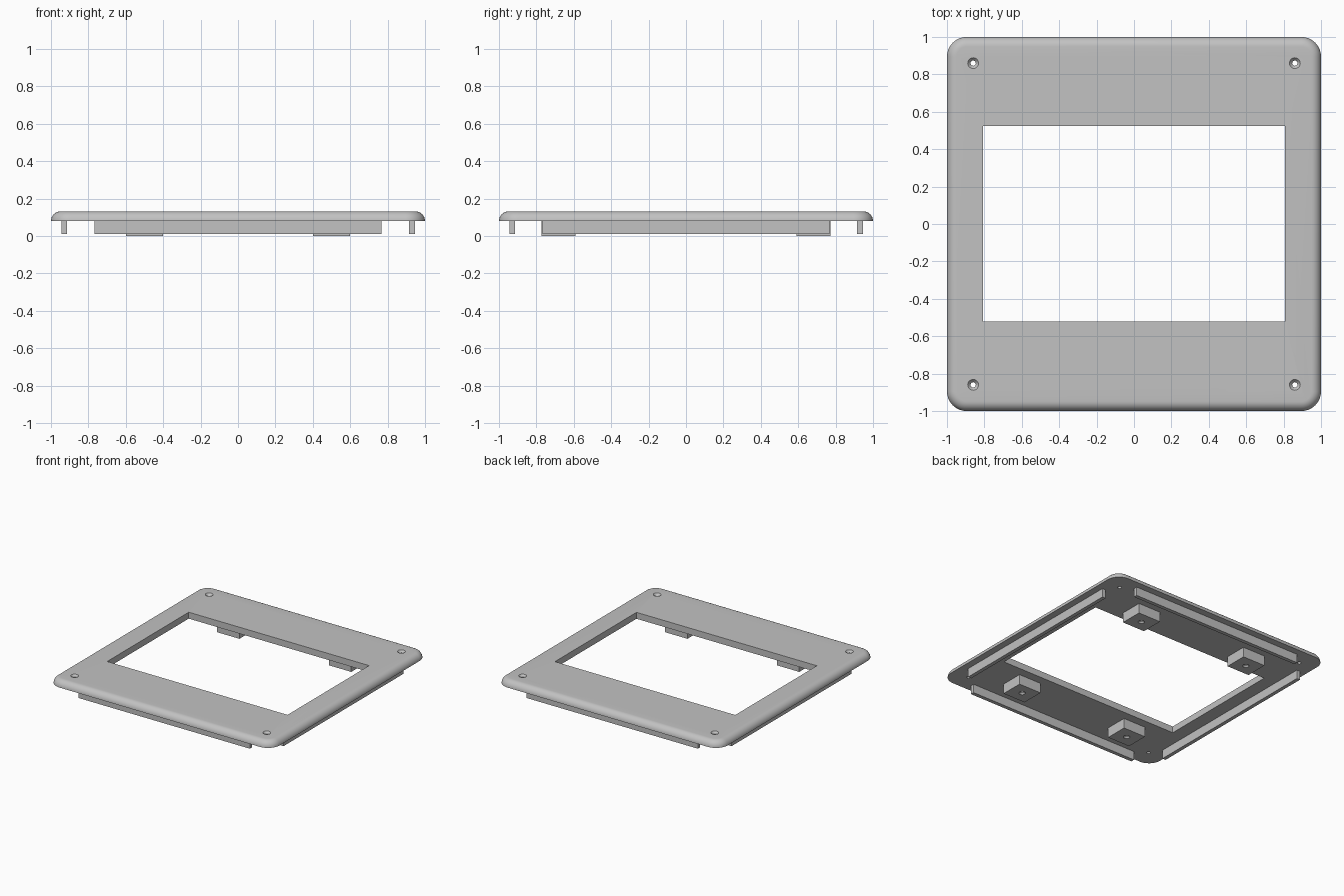
import bpy, bmesh, math

if "Cube" in bpy.data.objects:
    bpy.data.objects.remove(bpy.data.objects["Cube"])

grey = bpy.data.materials.new("plain grey")
grey.use_nodes = True
COLOUR = (0.54, 0.54, 0.54, 1)
grey.diffuse_color = COLOUR
grey.node_tree.nodes["Principled BSDF"].inputs["Base Color"].default_value = COLOUR

PLATE_BOTTOM, PLATE_TOP = 0.08, 0.132


def rounded_rect(hx, hy, r, z, steps=10):
    """Outline of a rectangle with round corners, counter-clockwise."""
    pts = []
    for i, (sx, sy) in enumerate([(1, 1), (-1, 1), (-1, -1), (1, -1)]):
        for k in range(steps + 1):
            a = math.pi / 2 * (i + k / steps)
            pts.append((sx * (hx - r) + r * math.cos(a),
                        sy * (hy - r) + r * math.sin(a), z))
    return pts


def circle(r, z, n=32):
    return [(r * math.cos(2 * math.pi * i / n), r * math.sin(2 * math.pi * i / n), z)
            for i in range(n)]


def loft(name, loops, location=(0, 0, 0)):
    """Closed solid through a stack of loops, bottom to top."""
    bm = bmesh.new()
    rings = [[bm.verts.new(p) for p in loop] for loop in loops]
    for low, high in zip(rings, rings[1:]):
        for i in range(len(low)):
            j = (i + 1) % len(low)
            bm.faces.new((low[i], low[j], high[j], high[i]))
    bm.faces.new(rings[0][::-1])
    bm.faces.new(rings[-1])
    mesh = bpy.data.meshes.new(name)
    bm.to_mesh(mesh)
    bm.free()
    mesh.materials.append(grey)
    obj = bpy.data.objects.new(name, mesh)
    obj.location = location
    bpy.context.collection.objects.link(obj)
    return obj


def box(name, x0, x1, y0, y1, z0, z1):
    hx, hy = (x1 - x0) / 2, (y1 - y0) / 2
    rect = [(-hx, -hy), (hx, -hy), (hx, hy), (-hx, hy)]
    return loft(name, [[(x, y, z) for x, y in rect] for z in (z0, z1)],
                ((x0 + x1) / 2, (y0 + y1) / 2, 0))


def activate(obj):
    bpy.ops.object.select_all(action='DESELECT')
    obj.select_set(True)
    bpy.context.view_layer.objects.active = obj


def cut(obj, cutter):
    """Subtract the cutter and remove it."""
    activate(obj)
    mod = obj.modifiers.new("cut", 'BOOLEAN')
    mod.operation = 'DIFFERENCE'
    mod.solver = 'EXACT'
    mod.object = cutter
    bpy.ops.object.modifier_apply(modifier=mod.name)
    bpy.data.objects.remove(cutter)


def smooth(obj):
    activate(obj)
    bpy.ops.object.shade_smooth_by_angle(angle=math.radians(30))


# Faceplate with a rounded upper rim
R = PLATE_TOP - PLATE_BOTTOM
loops = []
for k in range(9):
    a = math.pi / 2 * k / 8
    inset = R * (1 - math.cos(a))
    loops.append(rounded_rect(1 - inset, 1 - inset, 0.105 - inset,
                              PLATE_BOTTOM + R * math.sin(a)))
plate = loft("faceplate", loops)

# Window opening
cut(plate, box("window_cutter", -0.807, 0.807, -0.52, 0.523, 0, 0.3))

# Countersunk corner screw holes
for sx in (-1, 1):
    for sy in (-1, 1):
        cut(plate, loft("screw_hole_cutter",
                        [circle(0.014, 0.0), circle(0.014, 0.115),
                         circle(0.029, PLATE_TOP), circle(0.029, 0.2)],
                        (sx * 0.86, sy * 0.86, 0)))
smooth(plate)

# Locating ribs under each edge
for s, side_x, side_y in ((-1, "right", "front"), (1, "left", "back")):
    a, b = sorted((s * 0.915, s * 0.945))
    box(side_y + "_rib", -0.767, 0.767, a, b, 0.01, PLATE_BOTTOM)
    box(side_x + "_rib", a, b, -0.767, 0.767, 0.01, PLATE_BOTTOM)

# Mounting blocks with blind screw holes
for sx, side_x in ((-1, "right"), (1, "left")):
    for sy, side_y in ((-1, "front"), (1, "back")):
        x0, x1 = sorted((sx * 0.4, sx * 0.6))
        y0, y1 = sorted((sy * 0.59, sy * 0.772))
        block = box(f"{side_y}_{side_x}_mounting_block", x0, x1, y0, y1, 0, PLATE_BOTTOM)
        cut(block, loft("block_hole_cutter",
                        [circle(0.024, -0.02), circle(0.024, 0.0),
                         circle(0.013, 0.012), circle(0.013, 0.065)],
                        (sx * 0.5, sy * 0.68, 0)))
        smooth(block)
